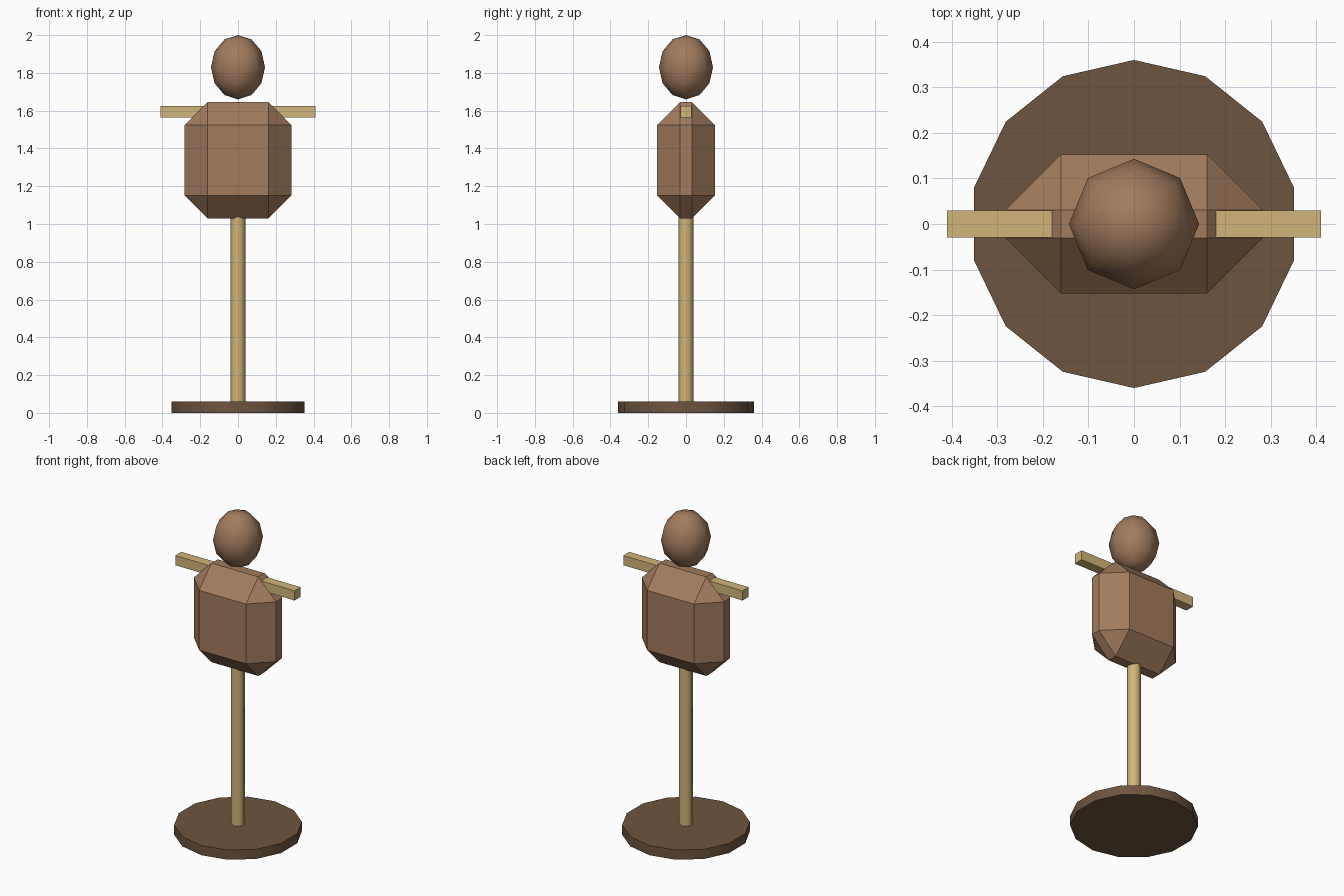
import bpy
from math import radians

cube = bpy.data.objects.get("Cube")
if cube:
    bpy.data.objects.remove(cube, do_unlink=True)


def material(name, rgb):
    m = bpy.data.materials.new(name)
    m.use_nodes = True
    m.diffuse_color = (*rgb, 1)
    m.node_tree.nodes["Principled BSDF"].inputs["Base Color"].default_value = (*rgb, 1)
    return m


leather = material("brown leather", (0.36, 0.20, 0.11))
dark_wood = material("dark wood", (0.155, 0.09, 0.05))
pale_wood = material("pale wood", (0.64, 0.46, 0.19))


def finish(name, mat, scale=None, smooth=True):
    ob = bpy.context.object
    ob.name = ob.data.name = name
    if scale:
        ob.scale = scale
        bpy.ops.object.transform_apply(location=False, rotation=False, scale=True)
    ob.data.materials.append(mat)
    if smooth:
        bpy.ops.object.shade_smooth_by_angle(angle=radians(50))
    return ob


def cylinder(name, mat, sides, radius, bottom, top):
    bpy.ops.mesh.primitive_cylinder_add(vertices=sides, radius=radius, depth=top - bottom,
                                        location=(0, 0, (top + bottom) / 2))
    return finish(name, mat)


def box(name, mat, size, z):
    bpy.ops.mesh.primitive_cube_add(size=1, location=(0, 0, z))
    return finish(name, mat, size, smooth=False)


# Stand
cylinder("base", dark_wood, 14, 0.36, 0, 0.06)
cylinder("post", pale_wood, 8, 0.04, 0.06, 1.2)

# Stuffed torso with wide chamfers on every edge
torso = box("torso", leather, (0.565, 0.305, 0.615), 1.3375)
chamfer = torso.modifiers.new("chamfer", "BEVEL")
chamfer.width = 0.122
chamfer.segments = 1

# Crossbar through the shoulders
box("crossbar", pale_wood, (0.82, 0.06, 0.06), 1.595)

# Head
bpy.ops.mesh.primitive_uv_sphere_add(segments=8, ring_count=6, radius=1, location=(0, 0, 1.83))
finish("head", leather, (0.143, 0.143, 0.17))
